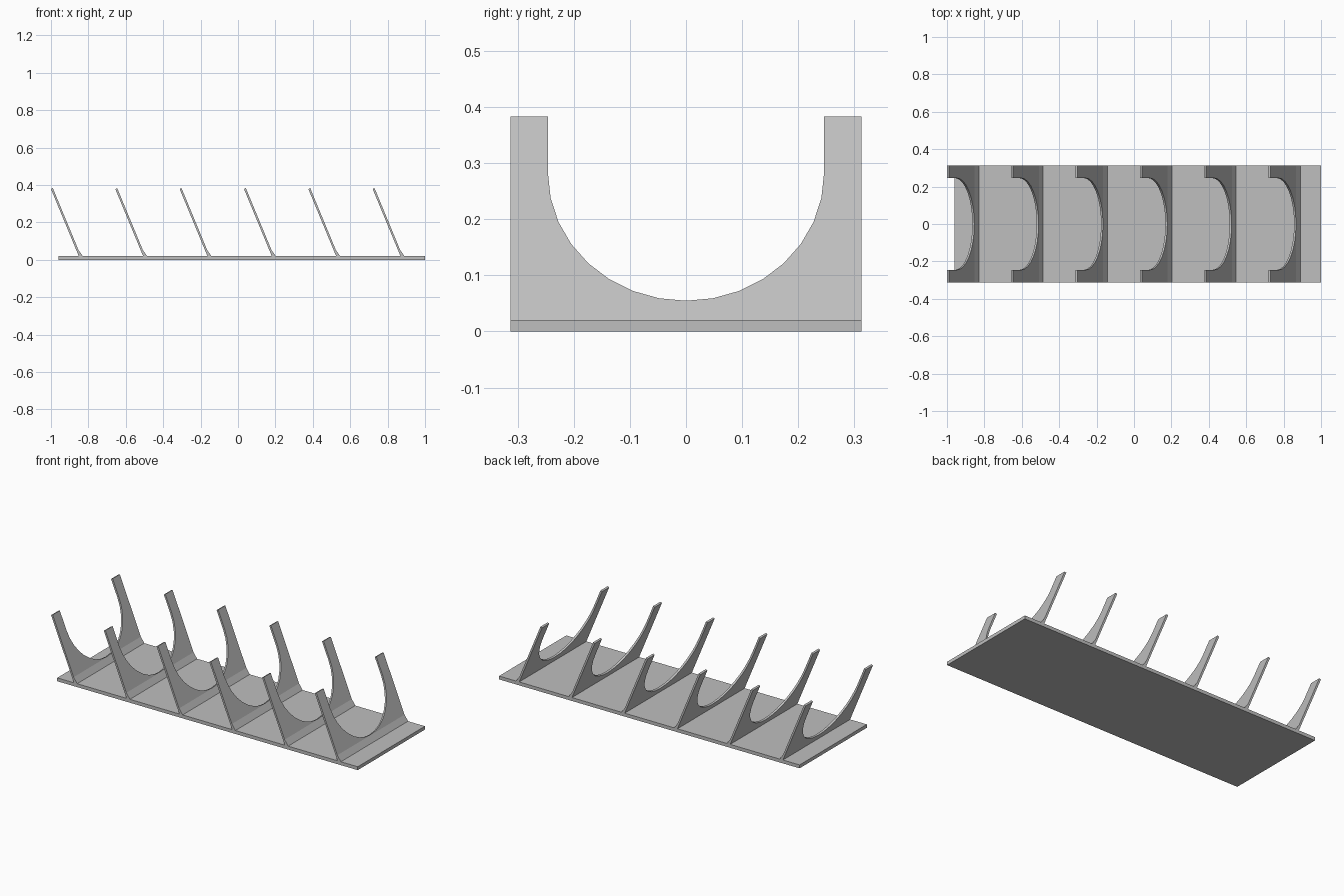
import bpy, bmesh
from math import sin, cos, tan, pi, radians
from mathutils import Vector

cube = bpy.data.objects.get("Cube")
if cube:
    bpy.data.objects.remove(cube, do_unlink=True)

HALF = 0.313                # half width of the rack
BASE = 0.02                 # plate thickness
TOP = 0.383                 # rib height
LEAN = radians(22.5)
THICK = 0.011
PITCH = 0.344
RADIUS = 0.246

grey = bpy.data.materials.new("plain_grey")
grey.use_nodes = True
colour = (0.52, 0.52, 0.52, 1)
grey.diffuse_color = colour
grey.node_tree.nodes["Principled BSDF"].inputs["Base Color"].default_value = colour


def prism(name, outline, sweep):
    """Solid made by sweeping a planar outline along a vector."""
    bm = bmesh.new()
    face = bm.faces.new([bm.verts.new(p) for p in outline])
    moved = bmesh.ops.extrude_face_region(bm, geom=[face])["geom"]
    bmesh.ops.translate(bm, vec=sweep, verts=[v for v in moved if isinstance(v, bmesh.types.BMVert)])
    bmesh.ops.recalc_face_normals(bm, faces=bm.faces)
    mesh = bpy.data.meshes.new(name)
    bm.to_mesh(mesh)
    bm.free()
    mesh.materials.append(grey)
    obj = bpy.data.objects.new(name, mesh)
    bpy.context.collection.objects.link(obj)
    return obj


# base plate
prism("base_plate",
      [(-0.96, -HALF, 0), (1, -HALF, 0), (1, HALF, 0), (-0.96, HALF, 0)],
      Vector((0, 0, BASE)))

# rib outline across the rack: two uprights joined by a round cradle
sweep = Vector((cos(LEAN), 0, sin(LEAN))) * THICK
rim = TOP - sweep.z
centre = 0.282 - sweep.z
cradle = [(RADIUS * cos(a), centre - RADIUS * cos(LEAN) * sin(a))
          for a in (pi * i / 16 for i in range(17))]
profile = ([(-HALF, rim), (-HALF, BASE - sweep.z), (HALF, BASE - sweep.z),
            (HALF, rim), (RADIUS, rim)] + cradle + [(-RADIUS, rim)])

for i in range(6):
    x0 = -1 + i * PITCH
    # leaning rib
    rib = prism(f"rib_{i + 1}",
                [(x0 + (rim - z) * tan(LEAN), y, z) for y, z in profile], sweep)
    bpy.context.view_layer.objects.active = rib
    rib.select_set(True)
    bpy.ops.object.shade_smooth_by_angle(angle=radians(30))
    rib.select_set(False)
    # sloped brace along the foot of the rib
    prism(f"foot_brace_{i + 1}",
          [(x0 + 0.146, -HALF, 0.054), (x0 + 0.17, -HALF, BASE), (x0 + 0.155, -HALF, BASE)],
          Vector((0, 2 * HALF, 0)))
